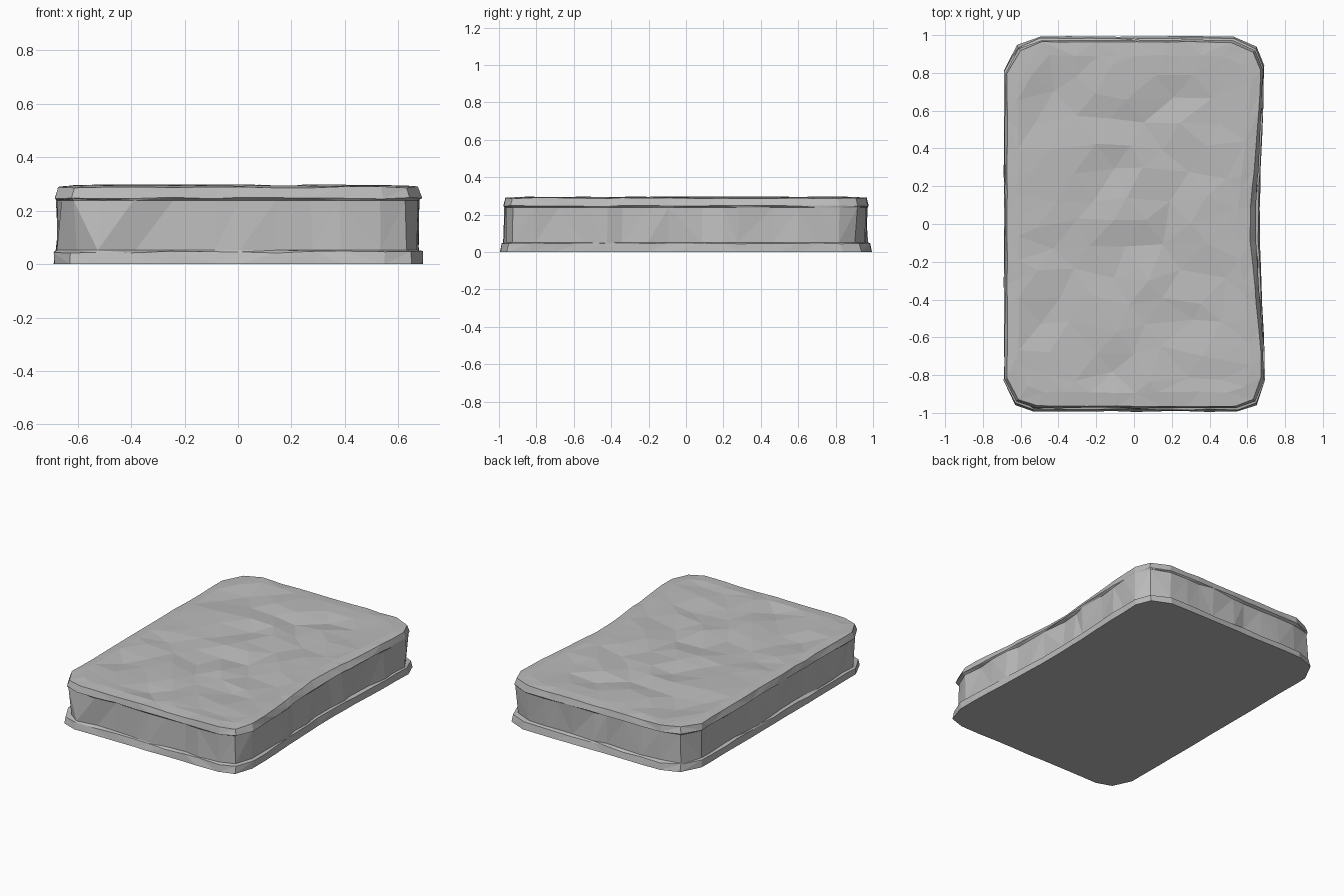
import bpy, bmesh, random
from mathutils import Vector
from mathutils.geometry import delaunay_2d_cdt

if "Cube" in bpy.data.objects:
    bpy.data.objects.remove(bpy.data.objects["Cube"])

rng = random.Random(11)

# Slab footprint: cut corners, listed counter-clockwise
CORNERS = [(-0.69, -0.83), (-0.63, -0.95), (-0.53, -0.985),
           (0.55, -0.985), (0.65, -0.95), (0.695, -0.83),
           (0.69, 0.83), (0.65, 0.93), (0.53, 0.985),
           (-0.5, 0.985), (-0.62, 0.94), (-0.69, 0.81)]
SIDE_CUTS = {2: 8, 5: 13, 8: 8, 11: 13}


def footprint():
    """Outline points, with the long runs cut at uneven spacing."""
    pts = []
    for i, a in enumerate(CORNERS):
        b = CORNERS[(i + 1) % len(CORNERS)]
        n = SIDE_CUTS.get(i, 1)
        for k in range(n):
            t = (k + (rng.uniform(-0.3, 0.3) if k else 0)) / n
            pts.append(Vector(a).lerp(Vector(b), t))
    return pts


def shrink(p, dx, dy, dip):
    """Inset a point; the right side is also hollowed near its middle."""
    x, y = p.x * (1 - dx / 0.69), p.y * (1 - dy / 0.99)
    if p.x > 0.6:
        x -= dip * max(0, 1 - abs(p.y / 0.8)) ** 1.2
    return x, y


# Height, inset x, inset y, side hollow, chisel depth, height jitter
LEVELS = [(0.0, 0.0, -0.01, 0.03, 0.004, 0.0),
          (0.045, 0.0, 0.0, 0.035, 0.006, 0.004),
          (0.052, 0.004, 0.006, 0.035, 0.026, 0.0),
          (0.238, 0.008, 0.008, 0.045, 0.026, 0.0),
          (0.247, 0.004, 0.008, 0.045, 0.006, 0.003),
          (0.288, 0.016, 0.018, 0.065, 0.006, 0.003),
          (0.294, 0.07, 0.09, 0.075, 0.01, 0.002)]

outline = footprint()
bm = bmesh.new()
rings = []
for z, dx, dy, dip, chip, jz in LEVELS:
    ring = []
    for p in outline:
        c = rng.uniform(0, chip)
        x, y = shrink(p, dx + c, dy + c, dip)
        ring.append(bm.verts.new((x, y, z + rng.uniform(-jz, jz))))
    rings.append(ring)

# Chiselled walls and rim, split into triangles along random diagonals
n = len(outline)
for low, high in zip(rings, rings[1:]):
    for i in range(n):
        j = (i + 1) % n
        a, b, c, d = low[i], low[j], high[j], high[i]
        tris = ((a, b, c), (a, c, d)) if rng.random() < 0.5 else ((a, b, d), (b, c, d))
        for t in tris:
            bm.faces.new(t)

# Flat underside
bm.faces.new(rings[0][::-1])

# Rough top: staggered points joined into facets inside the rim
rim = rings[-1]
flat = [Vector(v.co.xy) for v in rim]
heights = {}
for row in range(13):
    for col in range(6):
        x = -0.52 + 0.2 * col + (0.1 if row % 2 else 0) + rng.uniform(-0.04, 0.04)
        y = -0.81 + 0.135 * row + rng.uniform(-0.035, 0.035)
        if x < 0.5:
            heights[len(flat)] = 0.287 + rng.choice((-0.012, -0.004, 0.0, 0.006, 0.01))
            flat.append(Vector((x, y)))
co, _, faces, orig, _, _ = delaunay_2d_cdt(flat, [], [list(range(n))], 1, 1e-5)
top = []
for p, src in zip(co, orig):
    if src and src[0] < n:
        top.append(rim[src[0]])
    else:
        top.append(bm.verts.new((p.x, p.y, heights.get(src[0], 0.29) if src else 0.29)))
for f in faces:
    bm.faces.new([top[i] for i in f])

bmesh.ops.recalc_face_normals(bm, faces=bm.faces)
mesh = bpy.data.meshes.new("stone_slab")
bm.to_mesh(mesh)
bm.free()

stone = bpy.data.materials.new("stone grey")
stone.diffuse_color = (0.5, 0.5, 0.5, 1)
stone.use_nodes = True
stone.node_tree.nodes["Principled BSDF"].inputs["Base Color"].default_value = stone.diffuse_color
mesh.materials.append(stone)
slab = bpy.data.objects.new("stone_slab", mesh)
bpy.context.collection.objects.link(slab)
